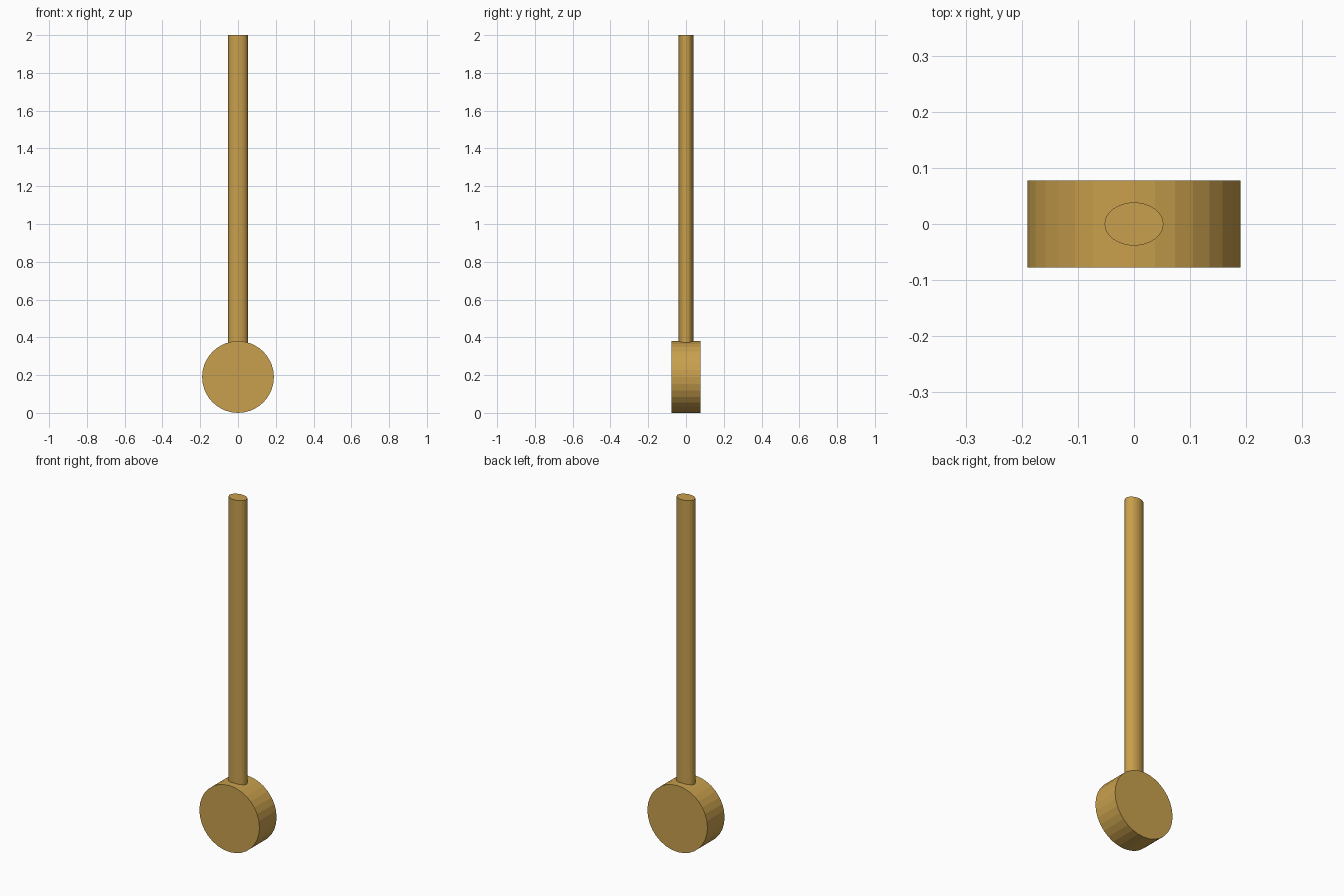
import bpy
from math import radians

if "Cube" in bpy.data.objects:
    bpy.data.objects.remove(bpy.data.objects["Cube"])

brass = bpy.data.materials.new("brass")
brass.diffuse_color = (0.58, 0.35, 0.074, 1.0)
brass.use_nodes = True
brass.node_tree.nodes["Principled BSDF"].inputs["Base Color"].default_value = brass.diffuse_color

R = 0.19          # bob radius
HALF_T = 0.0775   # bob half thickness


def cylinder(name, size, z, rot_x=0.0):
    """32-sided flat-shaded cylinder with half sizes given in its own axes."""
    bpy.ops.mesh.primitive_cylinder_add(vertices=32, radius=1, depth=2,
                                        location=(0, 0, z), rotation=(rot_x, 0, 0))
    ob = bpy.context.object
    ob.name = name
    ob.scale = size
    bpy.ops.object.transform_apply(location=False, rotation=True, scale=True)
    ob.data.materials.append(brass)
    return ob


# Round weight at the bottom, faces towards front and back
cylinder("pendulum_weight", (R, R, HALF_T), R, radians(90))

# Oval rod, sunk slightly into the weight
bottom, top = 0.36, 2.0
cylinder("pendulum_rod", (0.0525, 0.0385, (top - bottom) / 2), (top + bottom) / 2)
